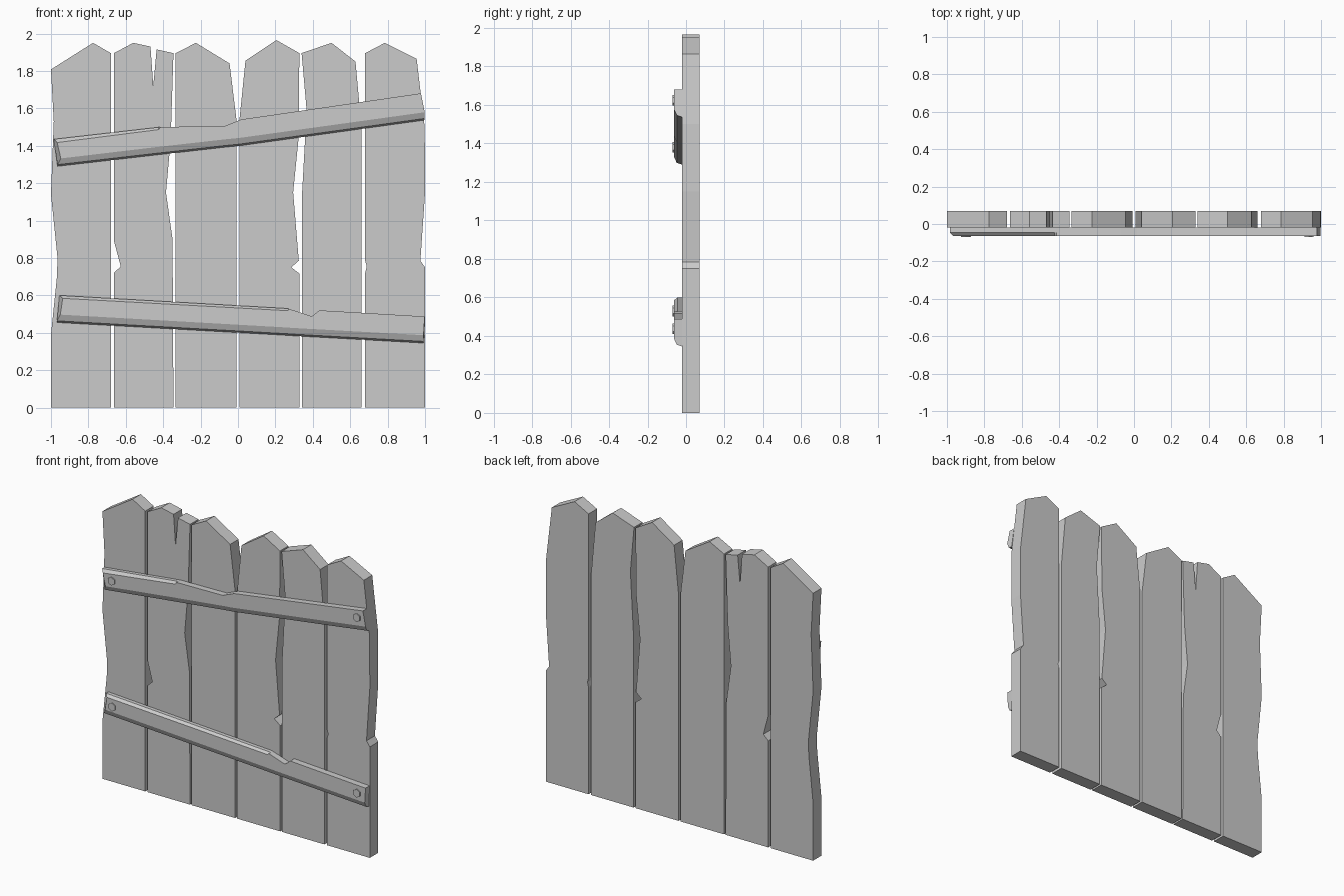
import bpy, bmesh, math

BACK, FACE, RAIL, BOLT = 0.07, -0.02, -0.063, -0.07


def finish(name, bm):
    bmesh.ops.recalc_face_normals(bm, faces=bm.faces)
    me = bpy.data.meshes.new(name)
    bm.to_mesh(me)
    bm.free()
    ob = bpy.data.objects.new(name, me)
    bpy.context.collection.objects.link(ob)
    return ob


def loft(name, rings):
    """Skin a row of closed rings and cap both ends."""
    bm = bmesh.new()
    vs = [[bm.verts.new(p) for p in r] for r in rings]
    n = len(vs[0])
    for a, b in zip(vs, vs[1:]):
        for i in range(n):
            j = (i + 1) % n
            bm.faces.new((a[i], a[j], b[j], b[i]))
    bm.faces.new(vs[0])
    bm.faces.new(vs[-1])
    return finish(name, bm)


def plank(name, outline):
    loft(name, [[(x, y, z) for x, z in outline] for y in (FACE, BACK)])


# Weathered planks: (x, z) outlines, anticlockwise from bottom left
planks = [
    [(-1, 0), (-.68, 0), (-.68, 1.895), (-.775, 1.95), (-1, 1.808), (-.985, 1.53),
     (-1, 1.14), (-.965, .80), (-.968, .70), (-1, .39)],
    [(-.663, 0), (-.345, 0), (-.35, .9), (-.385, 1.15), (-.36, 1.43), (-.345, 1.895),
     (-.435, 1.915), (-.453, 1.72), (-.468, 1.93), (-.56, 1.95), (-.663, 1.895),
     (-.663, .89), (-.627, .755), (-.663, .72)],
    [(-.333, 0), (-.007, 0), (-.007, 1.53), (-.045, 1.84), (-.225, 1.95), (-.333, 1.895)],
    [(.007, 0), (.33, 0), (.33, .715), (.285, .75), (.325, .785), (.295, 1.15),
     (.325, 1.45), (.328, 1.895), (.205, 1.965), (.04, 1.855), (.007, 1.53)],
    [(.343, 0), (.66, 0), (.66, 1.5), (.628, 1.85), (.5, 1.95), (.34, 1.895),
     (.367, 1.59), (.343, 1.15)],
    [(.68, 0), (1, 0), (1, .75), (.975, .785), (1, 1.15), (.998, 1.5), (.955, 1.865),
     (.785, 1.95), (.68, 1.895), (.68, .785), (.688, .755), (.68, .72)],
]
for i, o in enumerate(planks):
    plank(f"plank_{i + 1}", o)


# Cross rails: stations of (x top, z top, x bottom, z bottom, top chamfer, end inset)
def rail(name, stations):
    rings = []
    for xt, t, xb, b, c, e in stations:
        rings.append([(xb, FACE, b), (xb, -.048, b + .009), (xb + e, RAIL, b + .042),
                      (xt + e, RAIL, t - c), (xt, -.045, t), (xt, FACE, t)])
    loft(name, rings)


rail("upper_rail", [
    (-.985, 1.435, -.965, 1.29, .018, .018),
    (-.425, 1.499, -.425, 1.352, .013, 0),
    (-.415, 1.5, -.415, 1.353, 0, 0),
    (-.07, 1.505, -.07, 1.392, 0, 0),
    (.015, 1.54, .01, 1.40, 0, 0),
    (.978, 1.68, .998, 1.537, 0, 0)])
rail("lower_rail", [
    (-.955, .60, -.968, .455, .016, .018),
    (.265, .53, .265, .386, .012, 0),
    (.275, .527, .275, .385, 0, 0),
    (.395, .488, .395, .378, 0, 0),
    (.435, .52, .435, .376, 0, 0),
    (.998, .487, .992, .345, 0, 0)])

# Hexagonal bolt heads at the rail ends
for i, (x, z) in enumerate([(-.9, 1.38), (.935, 1.625), (-.895, .53), (.935, .437)]):
    loft(f"bolt_{i + 1}", [[(x + .028 * math.sin(k * math.pi / 3), y,
                             z + .028 * math.cos(k * math.pi / 3)) for k in range(6)]
                           for y in (RAIL + .01, BOLT)])
